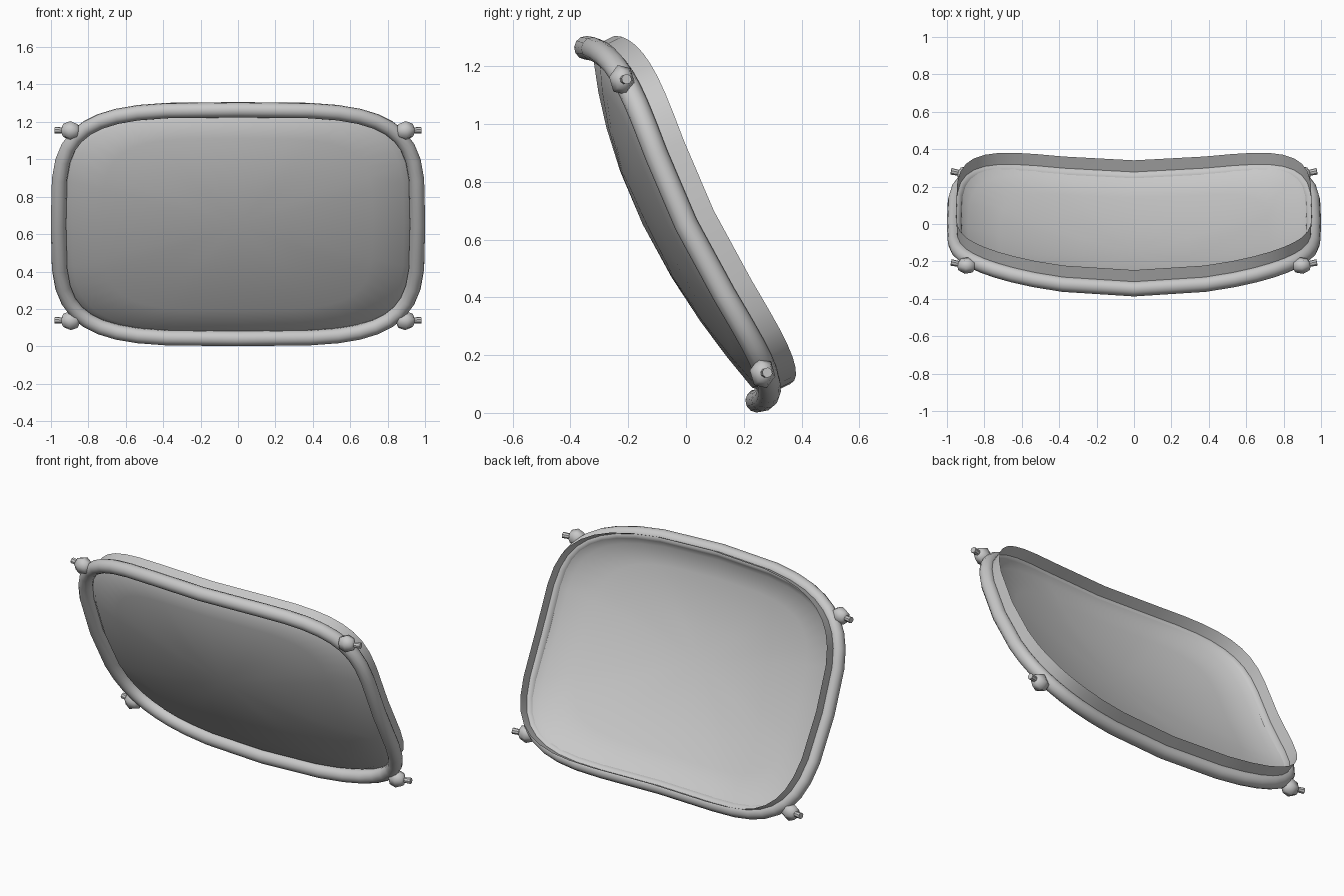
import bpy, bmesh, math
from mathutils import Vector

if "Cube" in bpy.data.objects:
    bpy.data.objects.remove(bpy.data.objects["Cube"])

A, B, ZC = 0.96, 0.611, 0.653      # half width, half height, centre height
N = 40                             # points round the outline
R = 0.041                          # tube radius
BACK = Vector((0, 0.9, 0.436))     # direction the panel's back faces

grey = bpy.data.materials.new("light_grey")
grey.diffuse_color = (0.58, 0.58, 0.58, 1)
grey.use_nodes = True
grey.node_tree.nodes["Principled BSDF"].inputs["Base Color"].default_value = grey.diffuse_color


def surface(u, v, c=-0.152, a=0.152, b=0.102):
    """Point on the tilted, bowed sheet for u, v in -1..1."""
    y = -0.485 * B * v + c + a * u * u + b * v * v
    return Vector((A * u, y, ZC + B * v))


def outline(i):
    """Rounded rectangle (superellipse) outline."""
    t = 2 * math.pi * i / N
    c, s = math.cos(t), math.sin(t)
    return math.copysign(abs(c) ** 0.5, c), math.copysign(abs(s) ** 0.5, s)


def finish(bm, name, smooth=True):
    bmesh.ops.recalc_face_normals(bm, faces=bm.faces)
    me = bpy.data.meshes.new(name)
    bm.to_mesh(me)
    bm.free()
    me.materials.append(grey)
    ob = bpy.data.objects.new(name, me)
    bpy.context.collection.objects.link(ob)
    for p in me.polygons:
        p.use_smooth = smooth
    return ob


def bridge(bm, a, b):
    for i in range(len(a)):
        j = (i + 1) % len(a)
        bm.faces.new((a[i], a[j], b[j], b[i]))


pts = [outline(i) for i in range(N)]
path = [surface(u, v) for u, v in pts]

# Tubular frame
bm = bmesh.new()
rings = []
for i, p in enumerate(path):
    t = (path[(i + 1) % N] - path[i - 1]).normalized()
    side = t.cross(BACK).normalized()
    up = side.cross(t)
    rings.append([bm.verts.new(p + R * (math.cos(k * math.pi / 6) * side
                                        + math.sin(k * math.pi / 6) * up))
                  for k in range(12)])
for i in range(N):
    bridge(bm, rings[i], rings[(i + 1) % N])
finish(bm, "frame_tube")

# Thin lip standing out behind the frame
bm = bmesh.new()
lip = [[bm.verts.new(surface(u * 0.99, v * 0.99) + BACK * d) for u, v in pts]
       for d in (0.0, 0.11)]
bridge(bm, *lip)
finish(bm, "rear_lip")

# Bowed panel, its edge turned back into the tube
bm = bmesh.new()
loops = []
for s, back in ((0.965, 0.022), (0.925, 0), (0.75, 0), (0.55, 0), (0.3, 0)):
    loops.append([bm.verts.new(surface(u * s, v * s, -0.15, 0.152, 0.122)
                               + BACK * back) for u, v in pts])
for a, b in zip(loops, loops[1:]):
    bridge(bm, a, b)
mid = bm.verts.new(surface(0, 0, -0.15))
for i in range(N):
    bm.faces.new((loops[-1][i], loops[-1][(i + 1) % N], mid))
finish(bm, "panel")

# Corner knobs with pins
for sx, side in ((-1, "left"), (1, "right")):
    for y, z, level in ((-0.222, 1.153, "upper"), (0.265, 0.137, "lower")):
        c = Vector((sx * 0.895, y, z))
        d = Vector((sx, 0.2, 0.03)).normalized()
        turn = Vector((0, 0, 1)).rotation_difference(d).to_matrix()
        bm = bmesh.new()
        bmesh.ops.create_uvsphere(bm, u_segments=6, v_segments=4, radius=0.054)
        bmesh.ops.rotate(bm, verts=bm.verts, cent=(0, 0, 0), matrix=turn)
        bmesh.ops.scale(bm, verts=bm.verts, vec=(1, 0.85, 1))
        bmesh.ops.translate(bm, verts=bm.verts, vec=c)
        finish(bm, f"{level}_{side}_knob")
        bm = bmesh.new()
        bmesh.ops.create_cone(bm, cap_ends=True, segments=8, radius1=0.01,
                              radius2=0.018, depth=0.17)
        bmesh.ops.rotate(bm, verts=bm.verts, cent=(0, 0, 0), matrix=turn)
        bmesh.ops.translate(bm, verts=bm.verts, vec=c)
        finish(bm, f"{level}_{side}_pin", False)
